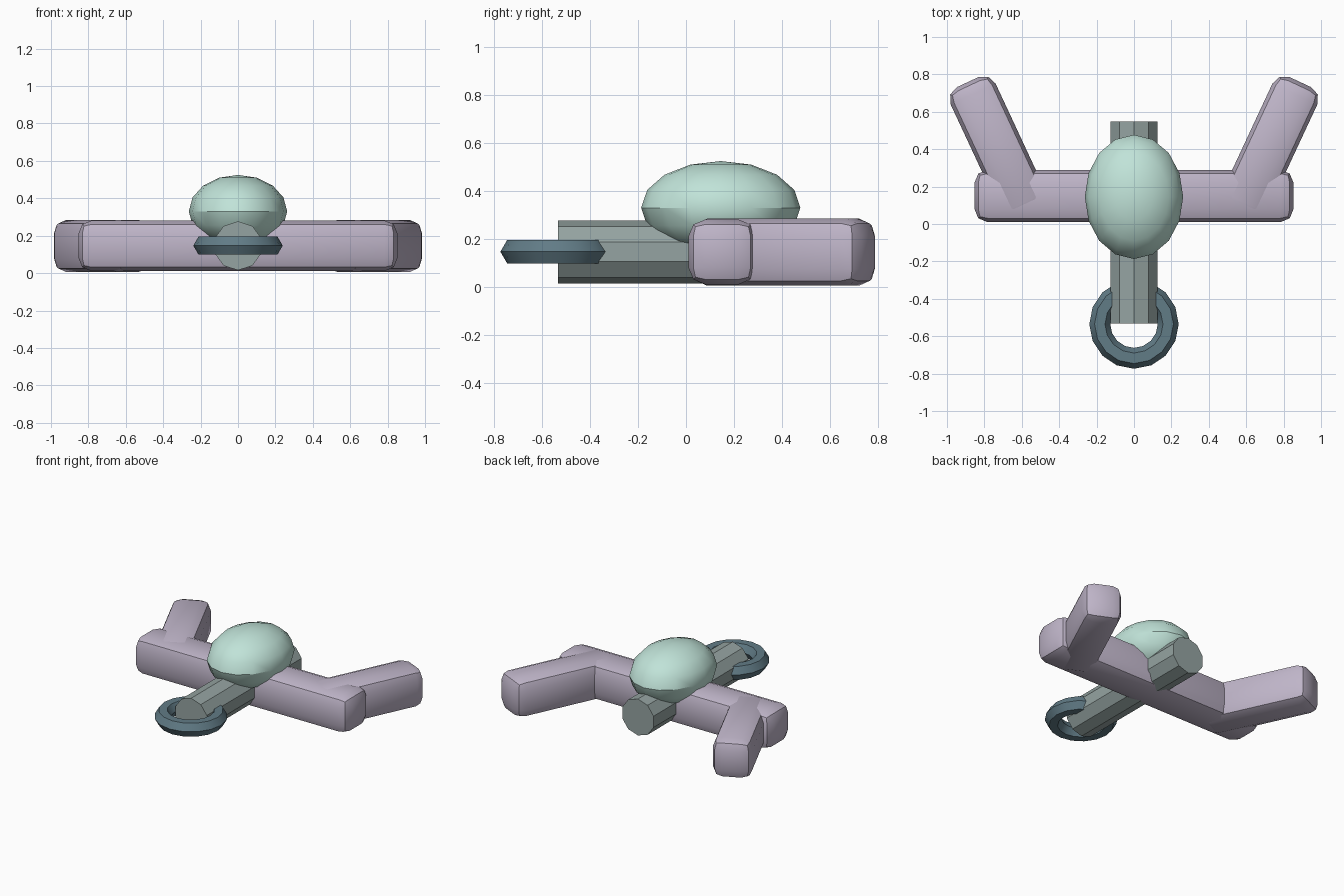
import bpy
from math import radians, pi

if "Cube" in bpy.data.objects:
    bpy.data.objects.remove(bpy.data.objects["Cube"])


def material(name, rgb):
    m = bpy.data.materials.new(name)
    m.diffuse_color = (*rgb, 1)
    m.use_nodes = True
    m.node_tree.nodes["Principled BSDF"].inputs["Base Color"].default_value = m.diffuse_color
    return m


LILAC = material("lilac", (0.52, 0.46, 0.58))
MINT = material("mint", (0.53, 0.77, 0.69))
GREY = material("grey_green", (0.30, 0.37, 0.36))
SLATE = material("slate", (0.12, 0.20, 0.24))


def finish(name, mat):
    ob = bpy.context.object
    ob.name = name
    ob.data.materials.append(mat)
    bpy.ops.object.transform_apply(location=False, rotation=True, scale=True)
    bpy.ops.object.shade_smooth_by_angle(angle=radians(30))
    return ob


def rounded_bar(name, loc, size, turn=0):
    bpy.ops.mesh.primitive_cube_add(size=1, location=loc, rotation=(0, 0, turn))
    ob = bpy.context.object
    ob.scale = size
    bpy.ops.object.transform_apply(location=False, rotation=False, scale=True)
    bev = ob.modifiers.new("round", 'BEVEL')
    bev.width = 0.07
    bev.segments = 2
    bpy.ops.object.modifier_apply(modifier="round")
    return finish(name, LILAC)


# Crossbar and two splayed arms
rounded_bar("crossbar", (0, 0.15, 0.146), (1.706, 0.28, 0.27))
for side, s in (("left", -1), ("right", 1)):
    rounded_bar(side + "_arm", (s * 0.725, 0.405, 0.145), (0.265, 0.78, 0.28),
                -s * radians(25))

# Ten-sided shaft running front to back, with an edge on top
bpy.ops.mesh.primitive_cylinder_add(vertices=10, radius=0.131, depth=1.08,
                                    location=(0, 0.007, 0.146),
                                    rotation=(pi / 2, 0, 0))
finish("shaft", GREY)

# Egg-shaped body
bpy.ops.mesh.primitive_uv_sphere_add(segments=16, ring_count=8, radius=1,
                                     location=(0, 0.145, 0.33))
bpy.context.object.scale = (0.263, 0.332, 0.195)
finish("body", MINT)

# Ring at the front
bpy.ops.mesh.primitive_torus_add(major_segments=16, minor_segments=6,
                                 major_radius=0.183, minor_radius=0.056,
                                 location=(0, -0.535, 0.147))
finish("ring", SLATE)
